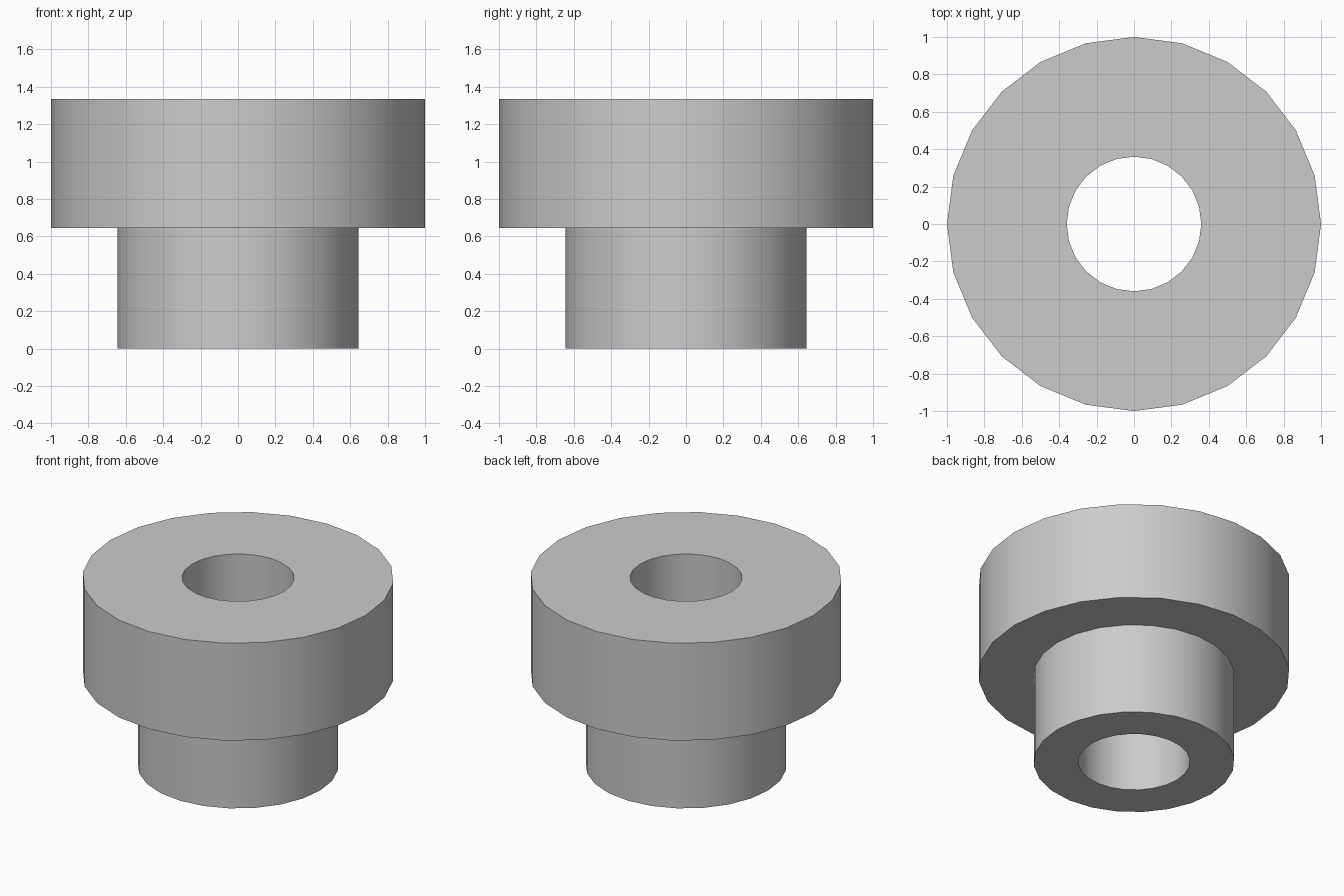
import bpy, bmesh, math

if "Cube" in bpy.data.objects:
    bpy.data.objects.remove(bpy.data.objects["Cube"])

SIDES = 24
# Closed cross-section (radius, height) of the flanged bushing
PROFILE = [(0.36, 0.0), (0.645, 0.0), (0.645, 0.645),
           (1.0, 0.645), (1.0, 1.335), (0.36, 1.335)]

grey = bpy.data.materials.new("grey")
grey.diffuse_color = (0.6, 0.6, 0.6, 1)
grey.use_nodes = True
grey.node_tree.nodes["Principled BSDF"].inputs["Base Color"].default_value = grey.diffuse_color

# Revolve the cross-section around z
bm = bmesh.new()
rings = []
for i in range(SIDES):
    a = 2 * math.pi * i / SIDES
    rings.append([bm.verts.new((r * math.cos(a), r * math.sin(a), z)) for r, z in PROFILE])
for i in range(SIDES):
    a, b = rings[i], rings[(i + 1) % SIDES]
    for j in range(len(PROFILE)):
        k = (j + 1) % len(PROFILE)
        bm.faces.new((a[j], b[j], b[k], a[k]))
bmesh.ops.recalc_face_normals(bm, faces=bm.faces)

mesh = bpy.data.meshes.new("flanged_bushing")
bm.to_mesh(mesh)
bm.free()
mesh.materials.append(grey)
bushing = bpy.data.objects.new("flanged_bushing", mesh)
bpy.context.collection.objects.link(bushing)

# Smooth round walls, sharp rims
bpy.context.view_layer.objects.active = bushing
bushing.select_set(True)
bpy.ops.object.shade_smooth_by_angle(angle=math.radians(30))
